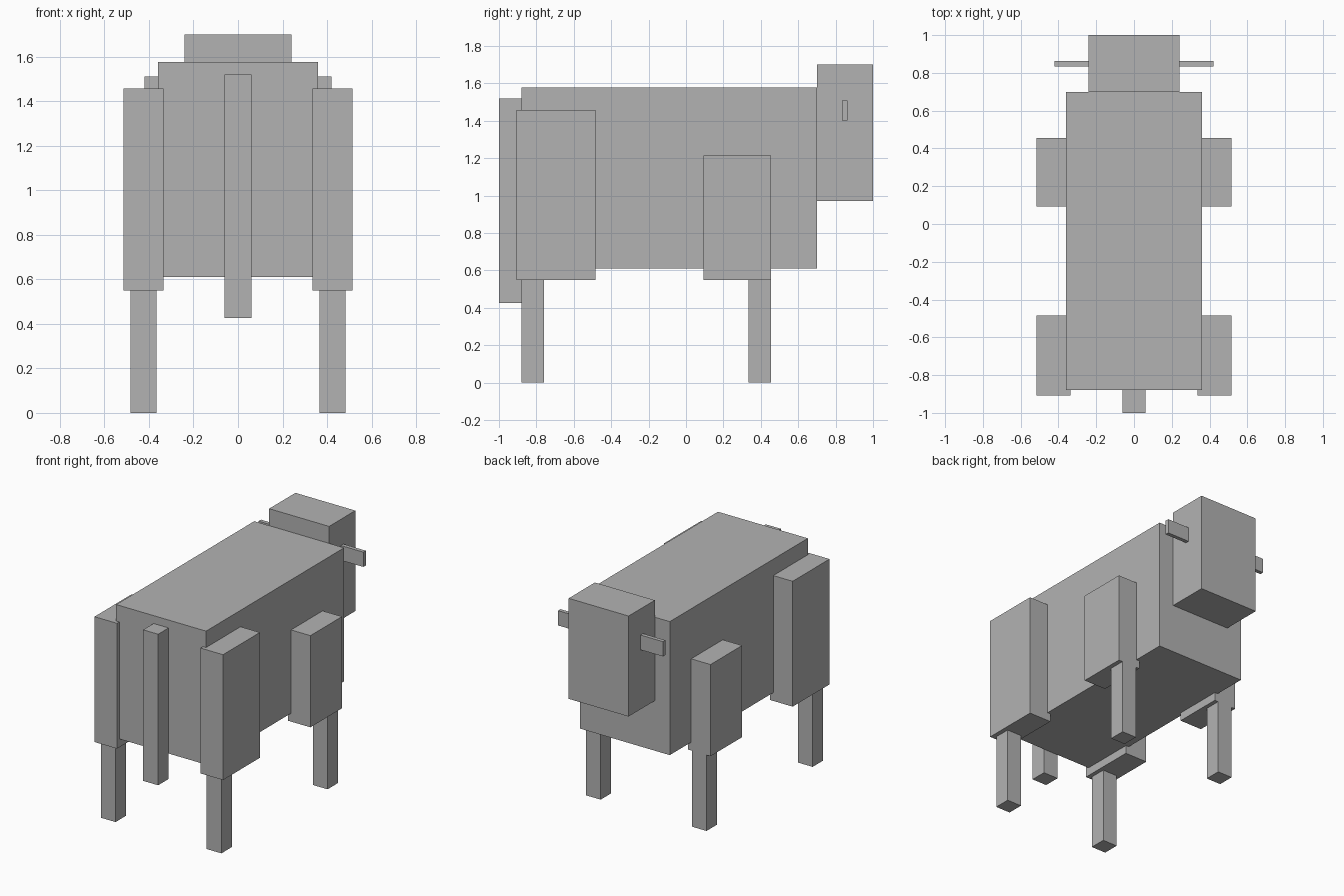
import bpy

if "Cube" in bpy.data.objects:
    bpy.data.objects.remove(bpy.data.objects["Cube"])

grey = bpy.data.materials.new("plain grey")
grey.diffuse_color = (0.45, 0.45, 0.45, 1)
grey.use_nodes = True
grey.node_tree.nodes["Principled BSDF"].inputs["Base Color"].default_value = grey.diffuse_color


def box(name, x, y, z):
    """Box spanning the given (min, max) range on each axis."""
    spans = (x, y, z)
    bpy.ops.mesh.primitive_cube_add(size=1, location=[(a + b) / 2 for a, b in spans])
    ob = bpy.context.object
    ob.name = name
    ob.scale = [b - a for a, b in spans]
    bpy.ops.object.transform_apply(location=False, rotation=False, scale=True)
    ob.data.materials.append(grey)
    return ob


def pair(name, x, y, z):
    """Matching boxes on the right and left sides."""
    box("right_" + name, x, y, z)
    box("left_" + name, (-x[1], -x[0]), y, z)


# Trunk, head and tail
box("body", (-0.36, 0.36), (-0.88, 0.70), (0.61, 1.577))
box("head", (-0.24, 0.24), (0.70, 1.00), (0.972, 1.70))
box("tail", (-0.06, 0.06), (-1.00, -0.88), (0.426, 1.52))

# Ears
pair("ear", (0.24, 0.42), (0.835, 0.863), (1.403, 1.51))

# Upper legs
pair("thigh", (0.335, 0.515), (-0.907, -0.485), (0.55, 1.458))
pair("shoulder", (0.335, 0.515), (0.093, 0.455), (0.55, 1.214))

# Lower legs
pair("rear_leg", (0.365, 0.483), (-0.88, -0.76), (0.0, 0.55))
pair("front_leg", (0.365, 0.483), (0.335, 0.455), (0.0, 0.55))
